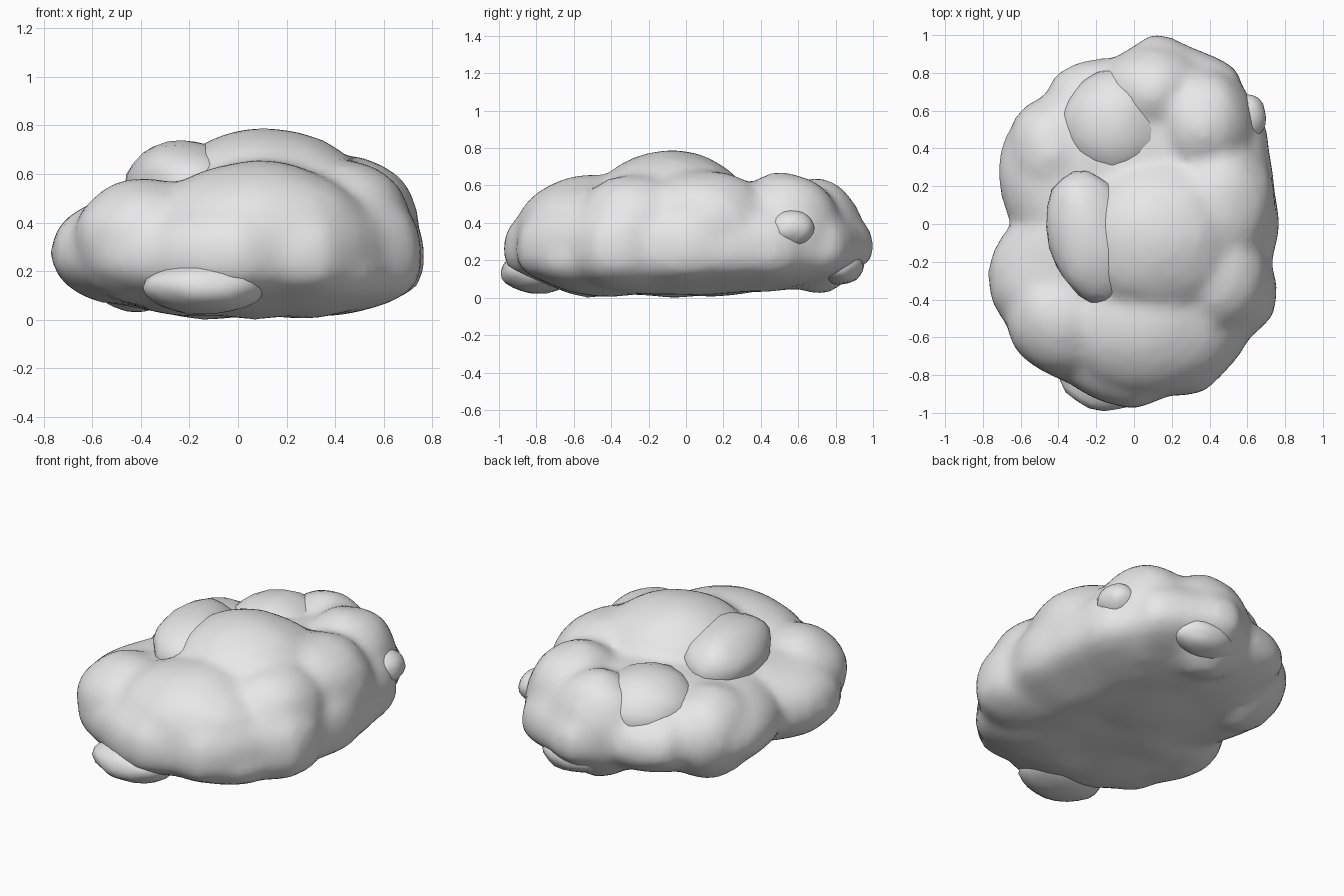
import bpy, bmesh, math
from mathutils import Vector, noise

cube = bpy.data.objects.get("Cube")
if cube:
    bpy.data.objects.remove(cube, do_unlink=True)

mat = bpy.data.materials.new("pale_grey")
mat.use_nodes = True
COLOUR = (0.8, 0.8, 0.8, 1)
mat.diffuse_color = COLOUR
mat.node_tree.nodes["Principled BSDF"].inputs["Base Color"].default_value = COLOUR

# Plan outline, anticlockwise from the left side
OUTLINE = [(.77, -.03), (.74, .18), (.71, .4), (.7, .53), (.59, .67), (.54, .83),
           (.31, .93), (.12, 1.02), (-.08, .88), (-.3, .86), (-.43, .78), (-.48, .65),
           (-.68, .48), (-.72, .3), (-.65, 0), (-.77, -.2), (-.76, -.4), (-.64, -.58),
           (-.58, -.72), (-.35, -.84), (-.2, -.93), (0, -.98), (.2, -.9), (.34, -.91),
           (.51, -.75), (.59, -.62), (.74, -.48), (.76, -.33), (.72, -.2)]
POLAR = sorted((math.atan2(y, x) % math.tau, math.hypot(x, y)) for x, y in OUTLINE)
POLAR = [(POLAR[-1][0] - math.tau, POLAR[-1][1])] + POLAR + [(POLAR[0][0] + math.tau, POLAR[0][1])]


def outline_radius(angle):
    angle %= math.tau
    for (a, ra), (b, rb) in zip(POLAR, POLAR[1:]):
        if a <= angle <= b:
            return ra + (rb - ra) * (angle - a) / (b - a)
    return POLAR[0][1]


def finish(name, bm):
    mesh = bpy.data.meshes.new(name)
    bm.to_mesh(mesh)
    bm.free()
    mesh.materials.append(mat)
    obj = bpy.data.objects.new(name, mesh)
    bpy.context.collection.objects.link(obj)
    mesh.shade_smooth()
    return obj


def add_puff(bm, centre, size, lump=0.05, turn=0):
    """Add a slightly lumpy ellipsoid."""
    verts = bmesh.ops.create_icosphere(bm, subdivisions=3, radius=1)["verts"]
    c, s = math.cos(turn), math.sin(turn)
    for v in verts:
        d = v.co * (1 + lump * noise.noise(v.co * 1.8 + Vector(centre) * 9))
        x, y, z = (d[i] * size[i] for i in range(3))
        v.co = Vector((x * c - y * s, x * s + y * c, z)) + Vector(centre)


# Main mass: rounded slab following the outline; underside full at the front and left
bm = bmesh.new()
bmesh.ops.create_uvsphere(bm, u_segments=64, v_segments=32, radius=1)
for v in bm.verts:
    flat = math.hypot(v.co.x, v.co.y)
    angle = math.atan2(v.co.y, v.co.x)
    side, depth = math.cos(angle) * flat, math.sin(angle) * flat
    power = 2.5 if v.co.z > 0 else 2.5 + 0.6 * side - 0.4 * depth
    k = (flat ** power + abs(v.co.z) ** power) ** (-1 / power)
    r = outline_radius(angle) * flat * k
    x, y = r * math.cos(angle), r * math.sin(angle)
    height = 0.33 + 0.05 * x if v.co.z > 0 else 0.245
    z = 0.26 + v.co.z * k * height
    z += 0.03 * noise.noise(Vector((x, y, z)) * 3.5) * abs(v.co.z)
    v.co = (x, y, z)

# Lobes that melt into the main mass
for centre, size in [((.08, -.52, .33), (.48, .4, .325)),    # front
                     ((-.38, -.5, .32), (.3, .3, .27)),      # front right
                     ((.45, -.28, .36), (.27, .32, .3)),     # left side
                     ((.42, .1, .38), (.33, .4, .305)),
                     ((.36, .52, .36), (.28, .32, .31)),     # back left
                     ((.1, .7, .33), (.3, .25, .31)),        # back
                     ((-.42, .38, .3), (.26, .3, .27)),      # back right
                     ((-.53, -.25, .27), (.23, .25, .2)),    # right side
                     ((.12, -.08, .5), (.42, .42, .29)),     # crown
                     ((.25, -.4, .205), (.4, .46, .2)),      # underside
                     ((-.15, -.4, .205), (.4, .46, .2)),
                     ((.1, .15, .22), (.45, .5, .215))]:
    add_puff(bm, centre, size)
body = finish("cloud_body", bm)
bpy.context.view_layer.objects.active = body
body.select_set(True)
remesh = body.modifiers.new("fuse", 'REMESH')
remesh.mode = 'VOXEL'
remesh.voxel_size = 0.035
remesh.use_smooth_shade = True
soften = body.modifiers.new("soften", 'SMOOTH')
soften.factor = 0.5
soften.iterations = 5

# Separate puffs with visible creases
for name, centre, size, turn in [
        ("right_crown_puff", (-.23, -.07, .55), (.23, .36, .19), 0.25),
        ("back_top_puff", (-.1, .52, .43), (.29, .29, .205), 0),
        ("front_foot_puff", (-.14, -.79, .135), (.25, .2, .115), -0.1),
        ("left_side_puff", (.59, .56, .37), (.11, .13, .1), 0),
        ("back_foot_puff", (.18, .82, .17), (.2, .13, .1), 0)]:
    bm = bmesh.new()
    add_puff(bm, centre, size, 0.08, turn)
    finish(name, bm)
